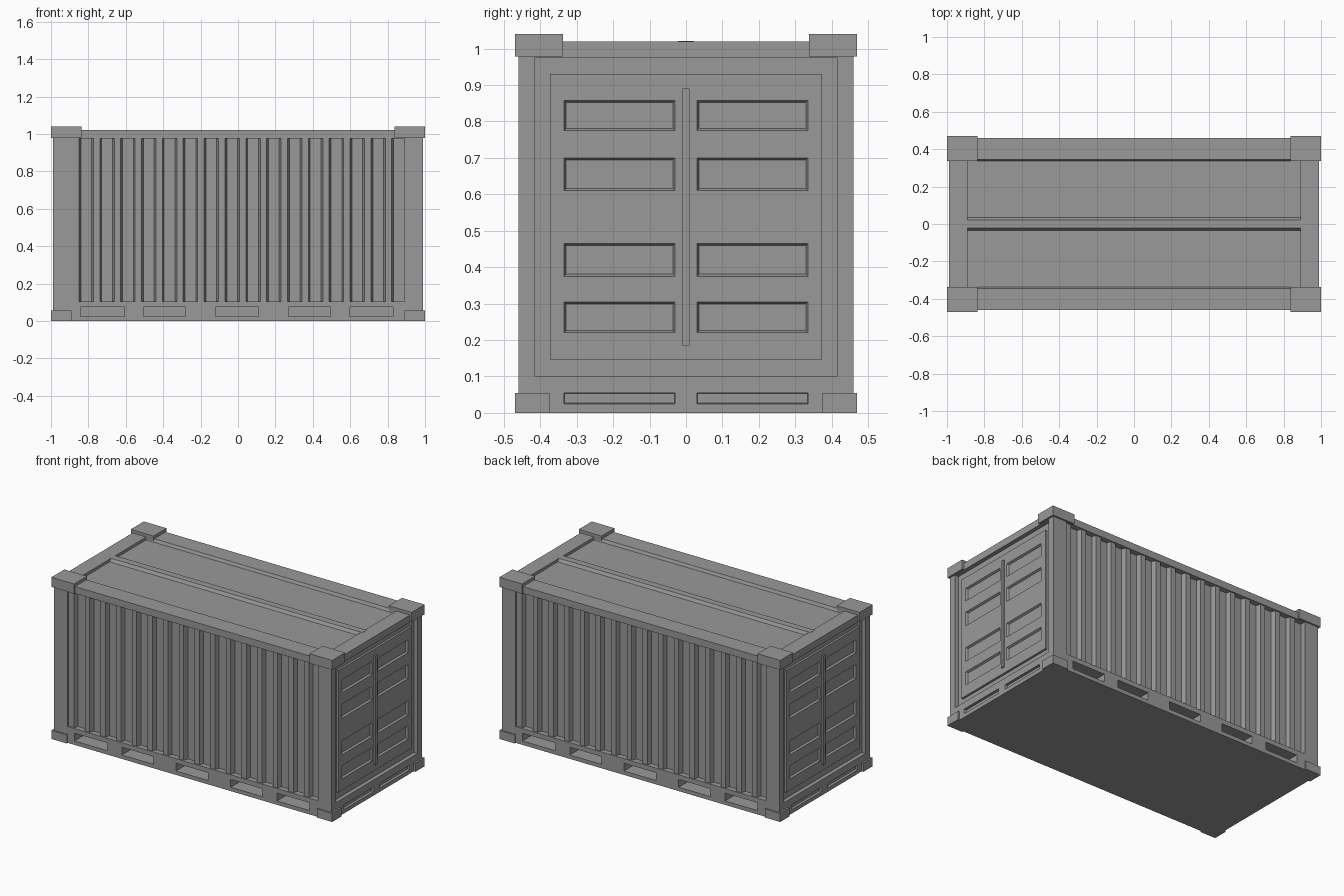
import bpy, bmesh, math
from mathutils import Vector

cube = bpy.data.objects.get("Cube")
if cube:
    bpy.data.objects.remove(cube, do_unlink=True)

grey = bpy.data.materials.new("container_grey")
grey.use_nodes = True
colour = (0.32, 0.32, 0.32, 1)
grey.diffuse_color = colour
grey.node_tree.nodes["Principled BSDF"].inputs["Base Color"].default_value = colour


def finish(name, bm, turned=False, recalc=True):
    """Turn a bmesh into an object, plus a copy turned half round if asked."""
    if recalc:
        bmesh.ops.recalc_face_normals(bm, faces=bm.faces)
    mesh = bpy.data.meshes.new(name)
    bm.to_mesh(mesh)
    bm.free()
    mesh.materials.append(grey)
    for i in range(2 if turned else 1):
        obj = bpy.data.objects.new(name if i == 0 else name + "_opposite", mesh)
        obj.rotation_euler.z = math.pi * i
        bpy.context.collection.objects.link(obj)


def box(name, x, y, z, turned=False, corners=False):
    """Box from ranges; corners repeats it at all four corners."""
    signs = [(a, b) for a in (1, -1) for b in (1, -1)] if corners else [(1, 1)]
    bm = bmesh.new()
    for sx, sy in signs:
        made = bmesh.ops.create_cube(bm, size=1)["verts"]
        for v in made:
            v.co = Vector((sx * (x[0] if v.co.x < 0 else x[1]),
                           sy * (y[0] if v.co.y < 0 else y[1]),
                           z[0] if v.co.z < 0 else z[1]))
    finish(name, bm, turned)


def prism(name, profile, place, lo, hi, turned=False):
    """Extrude a closed profile from lo to hi."""
    bm = bmesh.new()
    a = [bm.verts.new(place(p, q, lo)) for p, q in profile]
    b = [bm.verts.new(place(p, q, hi)) for p, q in profile]
    n = len(profile)
    bm.faces.new(a)
    bm.faces.new(b[::-1])
    for i in range(n):
        bm.faces.new((a[i], a[(i + 1) % n], b[(i + 1) % n], b[i]))
    finish(name, bm, turned)


def pocket_sheet(name, us, vs, depth, slope, rim, place):
    """Sheet split by us and vs; every odd cell is sunk as a pocket."""
    bm = bmesh.new()

    def ring(u0, u1, v0, v1, d):
        return [place(u0, v0, d), place(u1, v0, d), place(u1, v1, d), place(u0, v1, d)]

    def face(pts):
        bm.faces.new([bm.verts.new(p) for p in pts])

    def walls(front, back):
        for i in range(4):
            k = (i + 1) % 4
            face((front[i], front[k], back[k], back[i]))

    for i in range(len(us) - 1):
        for j in range(len(vs) - 1):
            cell = (us[i], us[i + 1], vs[j], vs[j + 1])
            front = ring(*cell, 0)
            if i % 2 and j % 2:
                back = ring(cell[0] + slope, cell[1] - slope,
                            cell[2] + slope, cell[3] - slope, depth)
                walls(front, back)
                face(back)
            else:
                face(front)
    # Outer rim going back from the sheet
    outer = (us[0], us[-1], vs[0], vs[-1])
    walls(ring(*outer, rim), ring(*outer, 0))
    finish(name, bm, True, recalc=False)


def on_end(face_x):
    return lambda u, v, d: Vector((face_x - d, u, v))


def on_side(face_y):
    return lambda u, v, d: Vector((u, d - face_y, v))


def along_x(p, q, t):
    return Vector((t, p, q))


# Floor and corner frame
box("floor", (-0.985, 0.985), (-0.455, 0.455), (0, 0.02))
box("corner_posts", (0.89, 0.988), (0.415, 0.46), (0.005, 0.98), corners=True)
box("top_corner_fittings", (0.838, 1), (0.338, 0.47), (0.978, 1.04), corners=True)
box("bottom_corner_fittings", (0.89, 1), (0.375, 0.47), (0, 0.055), corners=True)

# Top rails
prism("top_side_rail", [(-0.46, 0.975), (-0.46, 1.02), (-0.345, 1.02),
                        (-0.335, 1), (-0.335, 0.975)], along_x, -0.988, 0.988, True)
box("top_end_rail", (0.89, 0.988), (-0.345, 0.345), (0.975, 1.02), True)

# Roof panel with a raised centre ridge
box("roof_panel", (-0.9, 0.9), (-0.345, 0.345), (0.98, 1.002))
prism("roof_ridge", [(-0.035, 1), (-0.022, 1.021), (0.022, 1.021), (0.035, 1)],
      along_x, -0.9, 0.9)

# Corrugated side walls
pitch, inner, outer = 0.1115, -0.425, -0.452
wave = [(-0.89, outer), (-0.85, outer), (-0.84, inner)]
for k in range(15):
    c = -0.756 + pitch * k
    wave += [(c - 0.027, inner), (c - 0.017, outer), (c + 0.017, outer), (c + 0.027, inner)]
wave += [(0.89, inner), (0.89, -0.4), (-0.89, -0.4)]
prism("corrugated_wall", wave, lambda p, q, t: Vector((p, q, t)), 0.09, 0.98, True)

# Bottom rails with deep lifting pockets
pocket_sheet("bottom_side_rail",
             [-0.89, -0.842, -0.607, -0.505, -0.28, -0.12, 0.11, 0.27, 0.495, 0.6, 0.83, 0.89],
             [0, 0.025, 0.075, 0.105], 0.12, 0, 0.06, on_side(0.46))
pocket_sheet("bottom_end_sill", [-0.46, -0.335, -0.03, 0.03, 0.335, 0.46],
             [0, 0.025, 0.055, 0.1], 0.015, 0.002, 0.05, on_end(0.988))

# Door ends: wall, raised panel with sunken fields, and centre bar
box("end_wall", (0.92, 0.962), (-0.42, 0.42), (0.09, 0.98), True)
pocket_sheet("door_panel", [-0.373, -0.335, -0.03, 0.03, 0.335, 0.373],
             [0.147, 0.22, 0.305, 0.375, 0.465, 0.61, 0.7, 0.775, 0.858, 0.93],
             0.0125, 0.006, 0.014, on_end(0.976))
box("door_bar", (0.97, 0.986), (-0.01, 0.01), (0.185, 0.89), True)
